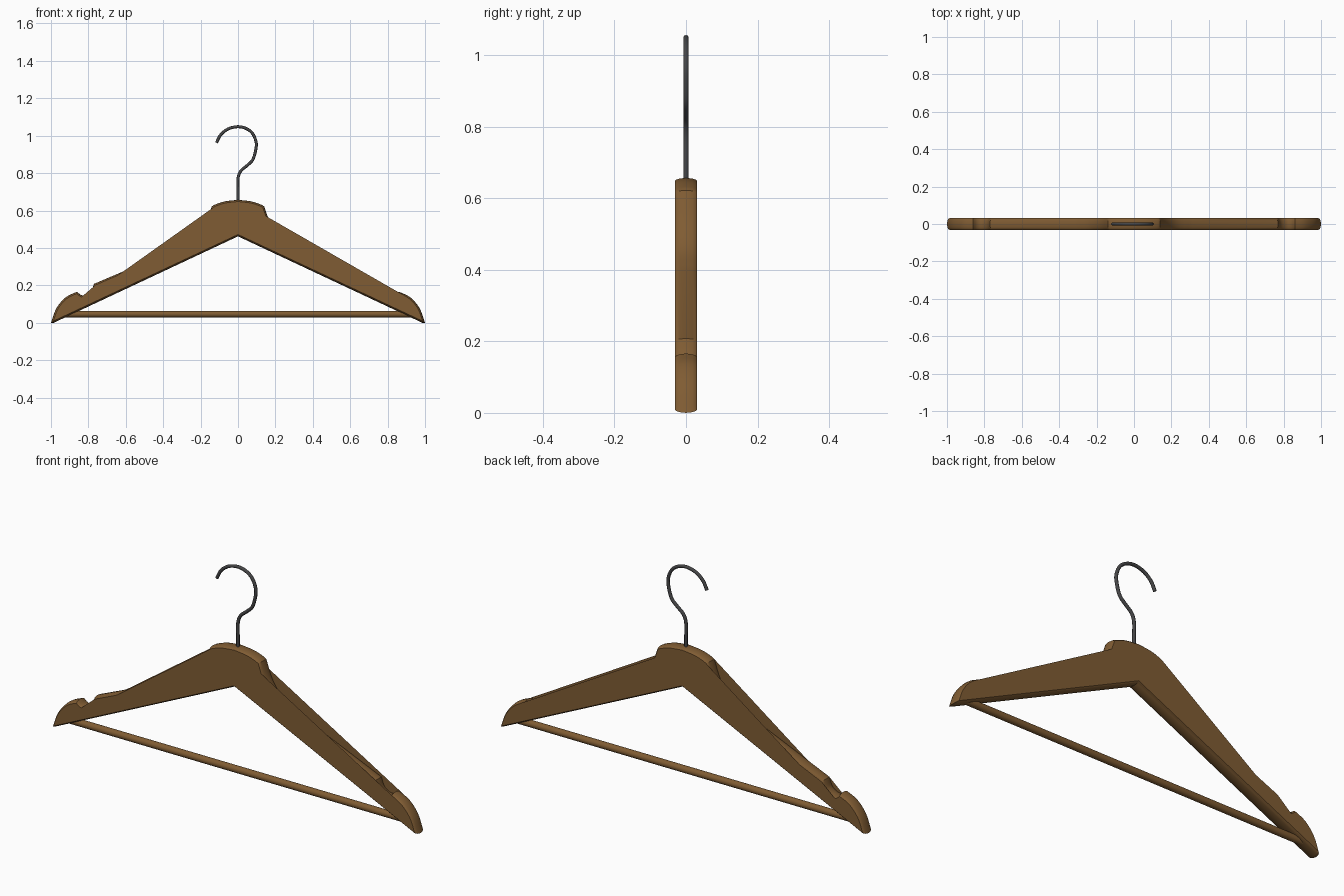
import bpy, bmesh, math
from mathutils import Vector

if "Cube" in bpy.data.objects:
    bpy.data.objects.remove(bpy.data.objects["Cube"])


def material(name, rgb):
    m = bpy.data.materials.new(name)
    m.diffuse_color = (*rgb, 1)
    m.use_nodes = True
    m.node_tree.nodes["Principled BSDF"].inputs["Base Color"].default_value = m.diffuse_color
    return m


wood = material("brown wood", (0.215, 0.107, 0.033))
metal = material("dark metal", (0.06, 0.06, 0.062))


def smooth_path(pts, steps=4):
    """Catmull-Rom curve through a few points."""
    p = [Vector(q) for q in pts]
    p = [2 * p[0] - p[1]] + p + [2 * p[-1] - p[-2]]
    out = []
    for a, b, c, d in zip(p, p[1:], p[2:], p[3:]):
        for i in range(steps):
            t = i / steps
            out.append(0.5 * (2 * b + (c - a) * t + (2 * a - 5 * b + 4 * c - d) * t * t
                              + (3 * b - a - 3 * c + d) * t ** 3))
    return out + [p[-2]]


def inset(loop, d):
    """Move a clockwise outline inward by d with mitred corners."""
    out = []
    n = len(loop)
    for i in range(n):
        e1 = (loop[i] - loop[i - 1]).normalized()
        e2 = (loop[(i + 1) % n] - loop[i]).normalized()
        n1, n2 = Vector((e1.y, -e1.x)), Vector((e2.y, -e2.x))
        out.append(loop[i] + (n1 + n2) * d / max(0.45, 1 + n1.dot(n2)))
    return out


def finish(ob, mat, angle=35):
    ob.data.materials.append(mat)
    bpy.ops.object.select_all(action='DESELECT')
    ob.select_set(True)
    bpy.context.view_layer.objects.active = ob
    bpy.ops.object.shade_smooth_by_angle(angle=math.radians(angle))


# Right half outline, from the neck top to the tip
sections = [
    [(0, 0.663), (0.07, 0.655), (0.12, 0.639), (0.14, 0.628)],                # neck top
    [(0.14, 0.628), (0.175, 0.535), (0.228, 0.463), (0.315, 0.407)],          # shoulder
    [(0.77, 0.214), (0.786, 0.172), (0.815, 0.152), (0.84, 0.155), (0.86, 0.172)],  # notch
    [(0.86, 0.172), (0.92, 0.143), (0.97, 0.085), (1.0, 0.006)],              # rounded end
]
half = []
for s in sections:
    for q in smooth_path(s):
        if not half or (q - half[-1]).length > 1e-4:
            half.append(q)
half.append(Vector((0.985, 0.006)))
bottom = Vector((0, 0.468))
outline = half + [bottom] + [Vector((-q.x, q.y)) for q in reversed(half[1:])]

# Wooden body: stacked outlines giving a slightly domed rim
bm = bmesh.new()
layers = [(-0.031, 0.009), (-0.027, 0.005), (-0.018, 0.002), (0, 0),
          (0.018, 0.002), (0.027, 0.005), (0.031, 0.009)]
rings = [[bm.verts.new((q.x, y, q.y)) for q in inset(outline, d)] for y, d in layers]
n = len(outline)
for a, b in zip(rings, rings[1:]):
    for i in range(n):
        j = (i + 1) % n
        bm.faces.new((a[i], a[j], b[j], b[i]))
caps = [bm.faces.new(rings[0]), bm.faces.new(rings[-1])]
bmesh.ops.triangulate(bm, faces=caps)
bmesh.ops.recalc_face_normals(bm, faces=bm.faces)
low = min(v.co.z for v in bm.verts)
bmesh.ops.translate(bm, verts=bm.verts, vec=(0, 0, -low))
me = bpy.data.meshes.new("hanger_body")
bm.to_mesh(me)
bm.free()
body = bpy.data.objects.new("hanger_body", me)
bpy.context.collection.objects.link(body)
finish(body, wood)

# Trouser rod
bpy.ops.mesh.primitive_cylinder_add(vertices=24, radius=0.017, depth=1.86,
                                    location=(0, 0, 0.046), rotation=(0, math.pi / 2, 0))
rod = bpy.context.object
rod.name = "trouser_rod"
finish(rod, wood)

# Wire hook
path = [(0, 0.62), (0, 0.70), (0, 0.77), (0.014, 0.81), (0.048, 0.84), (0.078, 0.87),
        (0.094, 0.92), (0.097, 0.965), (0.077, 1.013), (0.040, 1.040), (-0.005, 1.048),
        (-0.055, 1.035), (-0.093, 1.004), (-0.115, 0.963)]
cu = bpy.data.curves.new("hook", 'CURVE')
cu.dimensions = '3D'
cu.bevel_depth = 0.008
cu.bevel_resolution = 3
cu.use_fill_caps = True
pts = smooth_path(path, 5)
sp = cu.splines.new('POLY')
sp.points.add(len(pts) - 1)
for point, q in zip(sp.points, pts):
    point.co = (q.x, 0, q.y, 1)
hook = bpy.data.objects.new("hook", cu)
bpy.context.collection.objects.link(hook)
bpy.ops.object.select_all(action='DESELECT')
hook.select_set(True)
bpy.context.view_layer.objects.active = hook
bpy.ops.object.convert(target='MESH')
finish(bpy.context.object, metal, 50)
